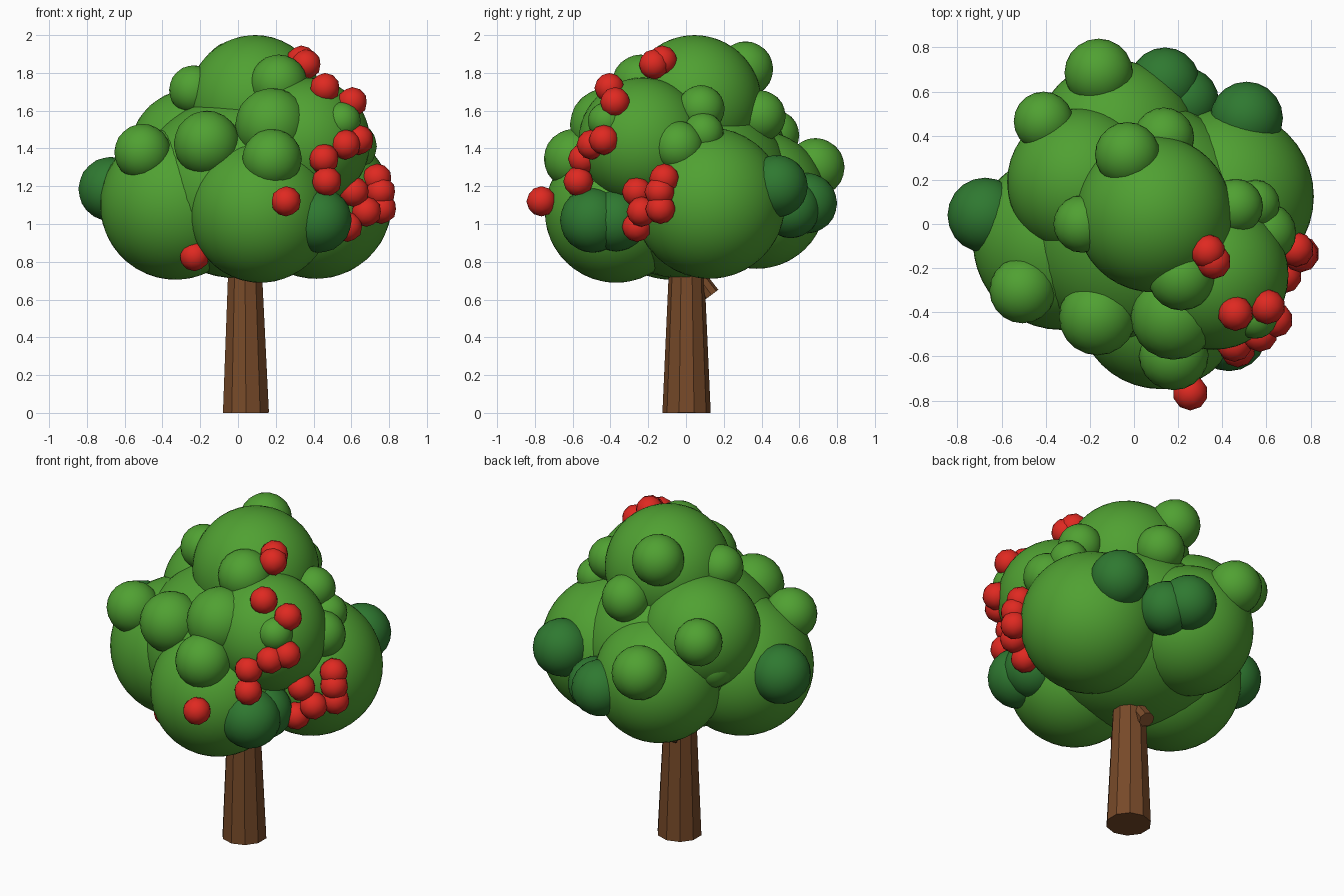
import bpy, math
from mathutils import Vector


def material(name, rgb):
    m = bpy.data.materials.new(name)
    m.diffuse_color = (*rgb, 1)
    return m


LEAF = material("leaf green", (0.08, 0.355, 0.032))
DARK = material("dark leaf green", (0.028, 0.19, 0.03))
RED = material("fruit red", (0.74, 0.022, 0.015))
BARK = material("bark brown", (0.185, 0.068, 0.022))


def finish(name, mat, angle):
    ob = bpy.context.object
    ob.name = name
    ob.data.materials.append(mat)
    bpy.ops.object.shade_smooth_by_angle(angle=math.radians(angle))


def balls(name, mat, detail, items):
    for x, y, z, r in items:
        bpy.ops.mesh.primitive_ico_sphere_add(
            subdivisions=detail, radius=r, location=(x, y, z))
        finish(name, mat, 60)


def limb(name, start, end, r1, r2, sides):
    a, b = Vector(start), Vector(end)
    bpy.ops.mesh.primitive_cone_add(
        vertices=sides, radius1=r1, radius2=r2, depth=(b - a).length,
        location=(a + b) / 2, rotation=(b - a).to_track_quat('Z', 'X').to_euler())
    finish(name, BARK, 20)


# trunk and short branch
limb("trunk", (0.042, 0.003, 0), (0.036, 0.003, 0.95), 0.128, 0.085, 10)
limb("branch", (0.02, 0.135, 0.625), (0.02, -0.01, 0.82), 0.045, 0.04, 8)

# wide, slightly flattened core that fills the middle of the crown
bpy.ops.mesh.primitive_ico_sphere_add(
    subdivisions=4, radius=1, location=(0.02, 0, 1.195), scale=(0.56, 0.56, 0.485))
finish("crown_core", LEAF, 60)

# main crown masses
balls("crown_mass", LEAF, 4, [
    (0.09, 0.045, 1.645, 0.355),
    (0.12, -0.37, 1.067, 0.378),
    (-0.33, -0.08, 1.105, 0.40),
    (0.415, 0.125, 1.11, 0.40),
    (-0.08, 0.375, 1.13, 0.367),
    (-0.24, 0.19, 1.38, 0.335),
    (0.36, -0.23, 1.435, 0.34),
])

# small leaf clumps on the crown
balls("leaf_clump", LEAF, 3, [
    (-0.505, -0.30, 1.38, 0.15),
    (-0.165, -0.42, 1.425, 0.175),
    (0.18, -0.42, 1.525, 0.195),
    (0.18, -0.595, 1.345, 0.158),
    (0.215, -0.24, 1.745, 0.152),
    (-0.03, 0.315, 1.82, 0.147),
    (-0.16, 0.685, 1.30, 0.155),
    (-0.41, 0.465, 1.47, 0.135),
    (-0.235, 0.0, 1.71, 0.13),
    (0.135, 0.39, 1.57, 0.138),
    (-0.40, 0.31, 1.26, 0.12),
    (0.46, 0.08, 1.61, 0.125),
    (0.60, -0.04, 1.41, 0.135),
    (0.55, 0.09, 1.48, 0.11),
    (0.55, -0.42, 1.545, 0.10),
])

# dark leaf clumps
balls("dark_clump", DARK, 3, [
    (-0.675, 0.04, 1.185, 0.17),
    (0.14, 0.64, 1.11, 0.16),
    (0.23, 0.555, 1.08, 0.155),
    (0.51, 0.48, 1.20, 0.165),
    (0.43, -0.495, 1.02, 0.172),
    (0.43, -0.37, 1.02, 0.165),
])

# round fruit
R = 0.08
balls("fruit", RED, 2, [(x, y, z, R) for x, y, z in [
    (0.335, -0.125, 1.865), (0.36, -0.17, 1.845),
    (0.46, -0.405, 1.72), (0.605, -0.375, 1.645),
    (0.64, -0.435, 1.445), (0.57, -0.50, 1.42),
    (0.455, -0.545, 1.345), (0.47, -0.57, 1.225),
    (0.255, -0.765, 1.12), (-0.23, -0.36, 0.83),
    (0.735, -0.115, 1.24), (0.755, -0.14, 1.17),
    (0.76, -0.135, 1.08), (0.68, -0.235, 1.065),
    (0.615, -0.26, 1.17), (0.58, -0.26, 0.985),
]])
